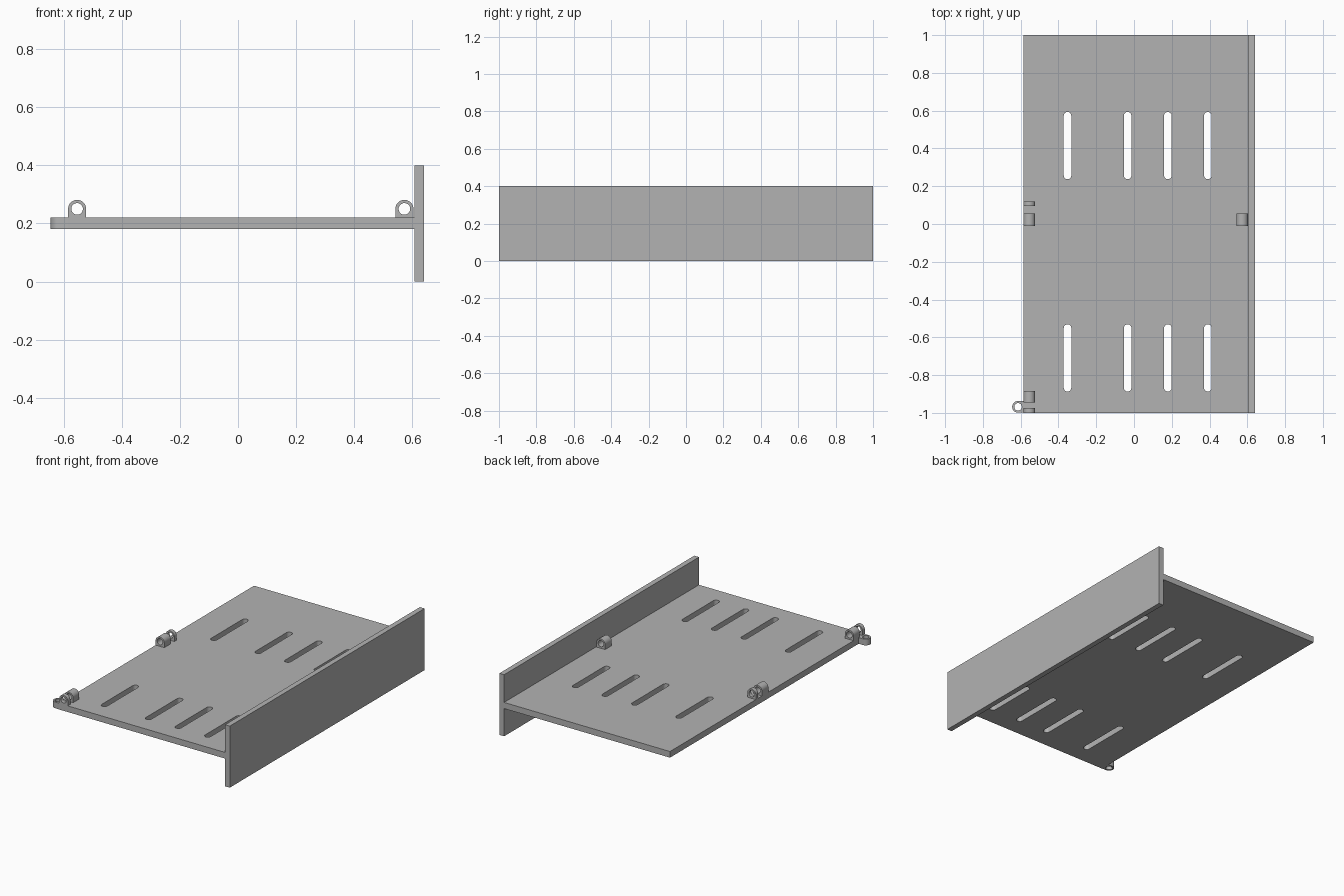
import bpy
from math import sin, cos, pi, radians
from mathutils import Matrix

cube = bpy.data.objects.get("Cube")
if cube:
    bpy.data.objects.remove(cube, do_unlink=True)

grey = bpy.data.materials.new("plain grey")
grey.use_nodes = True
COLOUR = (0.45, 0.45, 0.45, 1)
grey.diffuse_color = COLOUR
grey.node_tree.nodes["Principled BSDF"].inputs["Base Color"].default_value = COLOUR


def arc(cx, cy, r, start, end, steps=16):
    angles = [radians(start + (end - start) * i / steps) for i in range(steps + 1)]
    return [(cx + r * cos(a), cy + r * sin(a)) for a in angles]


def circle(cx, cy, r):
    return arc(cx, cy, r, 0, 360, 32)[:-1]


def rect(x0, x1, y0, y1):
    return [(x0, y0), (x1, y0), (x1, y1), (x0, y1)]


def slot(x, y0, y1, r):
    return arc(x, y1 - r, r, 0, 180) + arc(x, y0 + r, r, 180, 360)


def extrude(name, loops, low, high, upright=False):
    """Extrude an outline with holes along z, or along y when upright."""
    curve = bpy.data.curves.new(name, "CURVE")
    curve.dimensions = "2D"
    curve.fill_mode = "BOTH"
    curve.extrude = (high - low) / 2
    for loop in loops:
        spline = curve.splines.new("POLY")
        spline.points.add(len(loop) - 1)
        for point, (x, y) in zip(spline.points, loop):
            point.co = (x, y, 0, 1)
        spline.use_cyclic_u = True
    obj = bpy.data.objects.new(name, curve)
    bpy.context.collection.objects.link(obj)
    middle = (low + high) / 2
    if upright:
        obj.matrix_world = Matrix.Translation((0, middle, 0)) @ Matrix.Rotation(pi / 2, 4, "X")
    else:
        obj.location.z = middle
    bpy.ops.object.select_all(action="DESELECT")
    obj.select_set(True)
    bpy.context.view_layer.objects.active = obj
    bpy.ops.object.convert(target="MESH")
    obj = bpy.context.object
    obj.data.materials.clear()
    obj.data.materials.append(grey)
    bpy.ops.object.shade_smooth_by_angle(angle=radians(30))


LOW, TOP = 0.18, 0.22
EDGE, WALL = -0.585, 0.607
R, HOLE = 0.031, 0.02

# Slotted shelf plate
slots = [slot(x, y, y + 0.356, 0.02)
         for x in (-0.352, -0.034, 0.179, 0.391) for y in (-0.887, 0.237)]
extrude("shelf_plate", [rect(EDGE, WALL, -1, 1)] + slots, LOW, TOP)

# Upright side panel
extrude("side_panel", [rect(WALL, 0.641, -1, 1)], 0, 0.4)


# Hinge knuckles standing on the plate
def knuckle(name, x, y0, y1):
    outline = [(x - R, TOP), (x + R, TOP)] + arc(x, 0.25, R, 0, 180)
    extrude(name, [outline, circle(x, 0.25, HOLE)], y0, y1, upright=True)


LEFT_X, RIGHT_X = EDGE + R, 0.573
knuckle("middle_knuckle", LEFT_X, -0.01, 0.056)
knuckle("middle_thin_knuckle", LEFT_X, 0.094, 0.118)
knuckle("front_knuckle", LEFT_X, -0.946, -0.884)
knuckle("front_thin_knuckle", LEFT_X, -1, -0.974)
knuckle("panel_side_knuckle", RIGHT_X, -0.01, 0.056)

# Flat eyelet at the front corner of the plate
EX, EY = -0.614, -0.968
eyelet = [(EDGE, EY - R), (EDGE, EY + R)] + arc(EX, EY, R, 90, 270)
extrude("corner_eyelet", [eyelet, circle(EX, EY, HOLE)], LOW, TOP)
